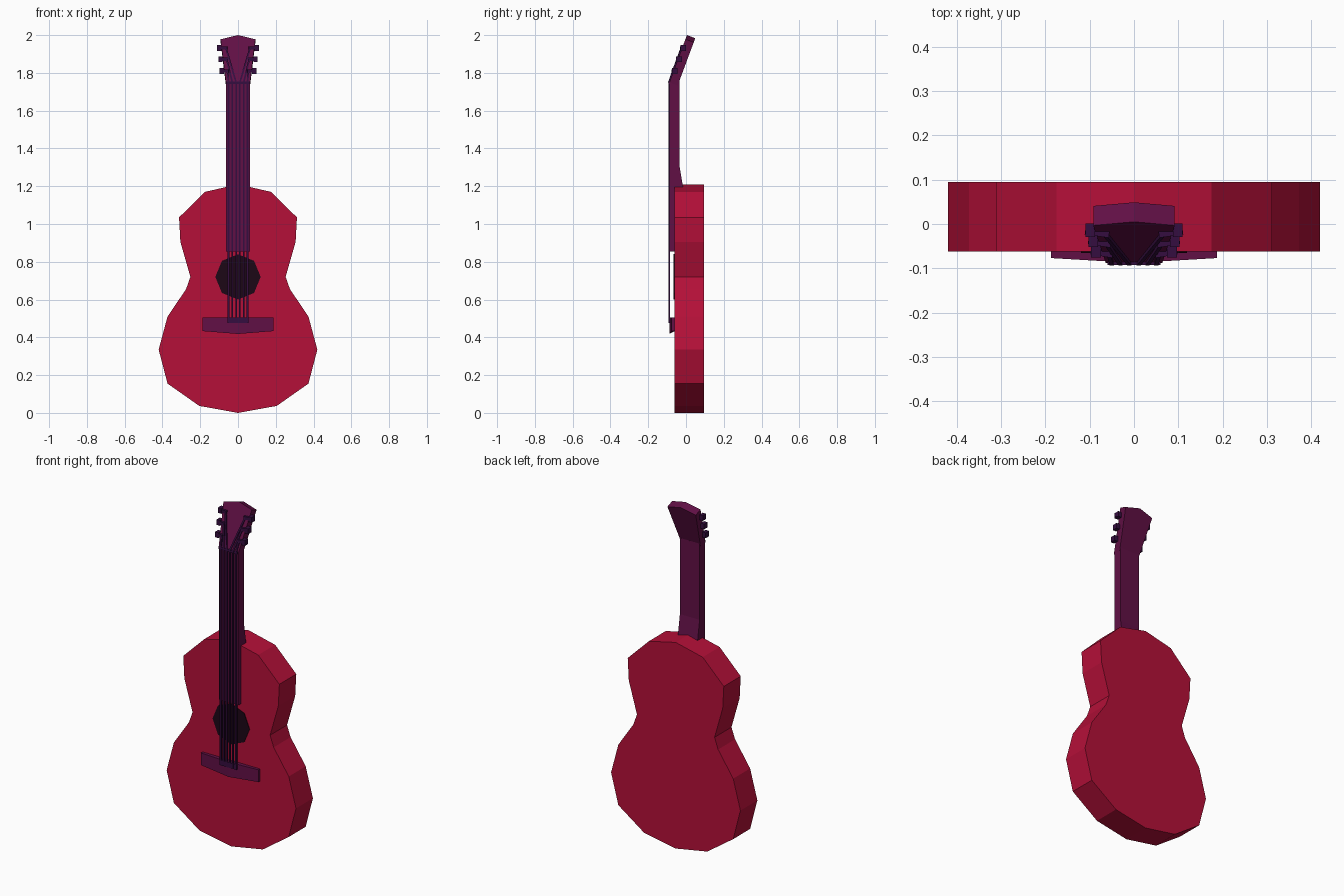
import bpy, bmesh
from mathutils import Vector

if "Cube" in bpy.data.objects:
    bpy.data.objects.remove(bpy.data.objects["Cube"])


def material(name, rgb):
    m = bpy.data.materials.new(name)
    m.diffuse_color = (*rgb, 1)
    m.use_nodes = True
    m.node_tree.nodes["Principled BSDF"].inputs["Base Color"].default_value = m.diffuse_color
    return m


RED = material("crimson", (0.46, 0.005, 0.04))
PURPLE = material("plum", (0.12, 0.005, 0.06))
DARK = material("dark_violet", (0.035, 0.004, 0.05))
BLACK = material("hole_black", (0.012, 0.002, 0.008))


def prism(name, points, offset, mat):
    """Extrude a 3D polygon along an offset vector."""
    bm = bmesh.new()
    face = bm.faces.new([bm.verts.new(p) for p in points])
    ext = bmesh.ops.extrude_face_region(bm, geom=[face])
    verts = [g for g in ext["geom"] if isinstance(g, bmesh.types.BMVert)]
    bmesh.ops.translate(bm, vec=offset, verts=verts)
    bmesh.ops.recalc_face_normals(bm, faces=bm.faces)
    me = bpy.data.meshes.new(name)
    bm.to_mesh(me)
    bm.free()
    me.materials.append(mat)
    ob = bpy.data.objects.new(name, me)
    bpy.context.collection.objects.link(ob)
    return ob


def box(name, x0, x1, y0, y1, z0, z1, mat):
    pts = [(x0, y0, z0), (x1, y0, z0), (x1, y0, z1), (x0, y0, z1)]
    return prism(name, pts, (0, y1 - y0, 0), mat)


def bar(name, a, b, w, mat):
    """Thin four-sided rod between two points."""
    a, b = Vector(a), Vector(b)
    d = (b - a).normalized()
    u = d.cross(Vector((0, 1, 0))).normalized() * w / 2
    v = d.cross(u).normalized() * w / 2
    return prism(name, [a + u + v, a - u + v, a - u - v, a + u - v], b - a, mat)


def mirrored(half):
    """Close a right-hand outline whose first and last points lie on x = 0."""
    return half + [(-x, z) for x, z in half[-2:0:-1]]


# Body
half = [(0, 0), (0.205, 0.037), (0.373, 0.155), (0.42, 0.335), (0.373, 0.51),
        (0.275, 0.655), (0.252, 0.72), (0.305, 0.905), (0.312, 1.035),
        (0.175, 1.17), (0, 1.21)]
prism("body", [(x, -0.062, z) for x, z in mirrored(half)], (0, 0.157, 0), RED)

# Sound hole
hole = [(0, 0.6), (0.085, 0.635), (0.12, 0.72), (0.085, 0.805), (0, 0.84)]
prism("sound_hole", [(x, -0.065, z) for x, z in mirrored(hole)], (0, 0.01, 0), BLACK)

# Neck with heel, and fretboard
neck = [(-0.083, 1.75), (-0.083, 1.19), (-0.015, 1.19), (-0.035, 1.31), (-0.035, 1.757)]
prism("neck", [(-0.064, y, z) for y, z in neck], (0.128, 0, 0), PURPLE)
box("fretboard", -0.064, 0.064, -0.087, -0.055, 0.855, 1.75, PURPLE)
box("nut", -0.06, 0.06, -0.093, -0.08, 1.742, 1.755, DARK)

# Headstock, leaning back
SLOPE = 0.372


def head_y(z):
    return -0.088 + (z - 1.75) * SLOPE


head = mirrored([(0, 1.75), (0.064, 1.75), (0.092, 1.978), (0, 2.0)])
prism("headstock", [(x, head_y(z), z) for x, z in head], (0, 0.044, -0.0165), PURPLE)

# Bridge: shallow arch, thicker in the middle
bridge = [(-0.187, -0.06), (-0.187, -0.077), (0, -0.088), (0.187, -0.077), (0.187, -0.06)]
ob = prism("bridge", [(x, y, 0.505) for x, y in bridge], (0, 0, -0.072), PURPLE)
for v in ob.data.vertices:
    if v.co.z < 0.45 and abs(v.co.x) < 0.01:
        v.co.z = 0.418
box("saddle", -0.056, 0.056, -0.093, -0.08, 0.475, 0.505, DARK)

# Tuners and strings on each side
for side in (-1, 1):
    label = "right" if side > 0 else "left"
    for i, (z, reach) in enumerate([(1.81, 0.097), (1.872, 0.103), (1.932, 0.11)]):
        y = head_y(z)
        n = f"{label}_{i + 1}"
        xs = 0.05 - 0.02 * i
        post = 0.056 + 0.004 * i
        bar("string_" + n, (side * xs, -0.089, 0.48), (side * xs, -0.089, 1.752), 0.009, DARK)
        bar("headstock_string_" + n, (side * xs, -0.09, 1.75),
            (side * post, y - 0.004, z), 0.009, DARK)
        bar("tuner_shaft_" + n, (side * (post - 0.008), y - 0.002, z),
            (side * reach, y + 0.006, z), 0.018, DARK)
        bar("tuner_button_" + n, (side * (reach - 0.022), y + 0.006, z),
            (side * reach, y + 0.006, z), 0.031, DARK)
